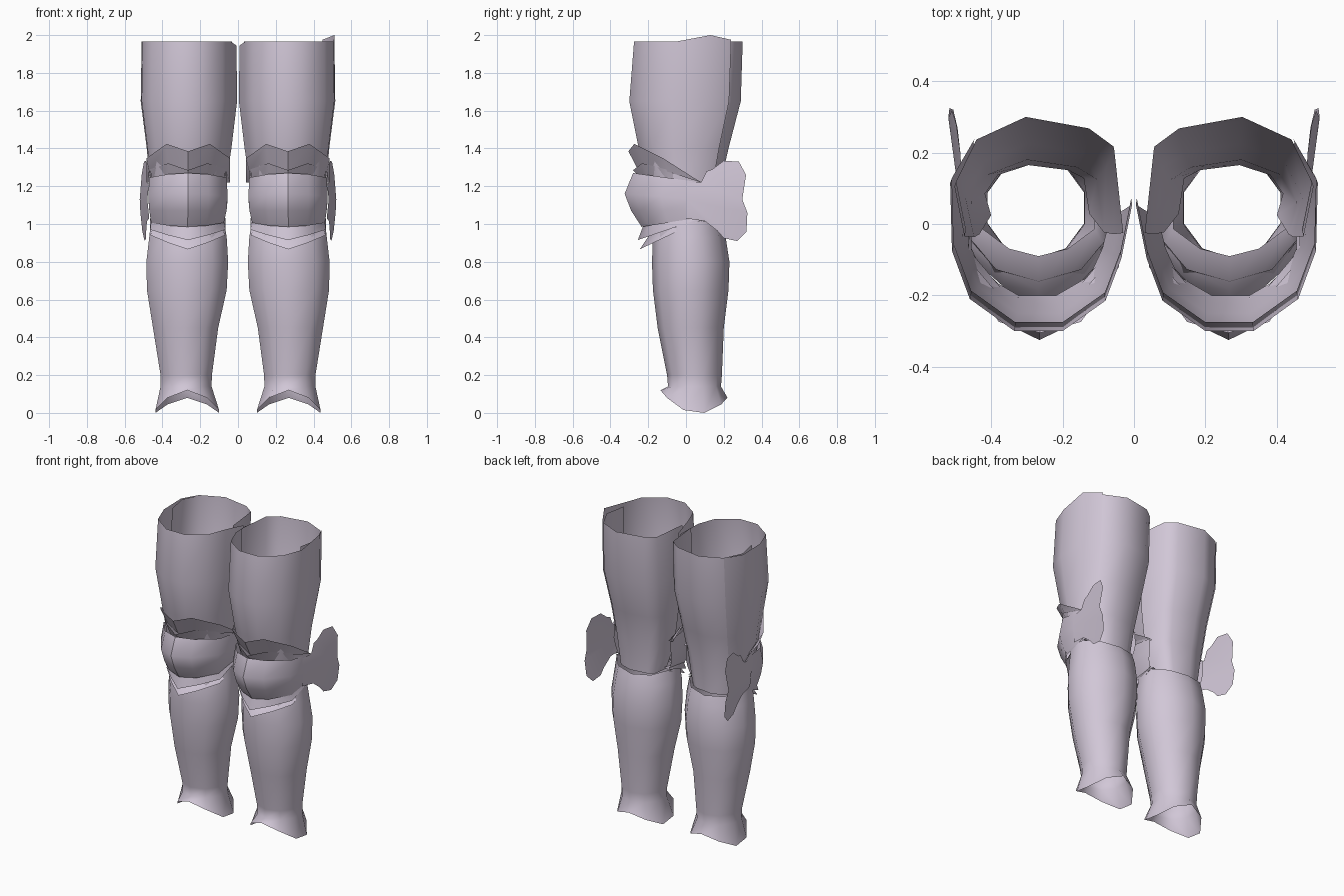
import bpy, math

if "Cube" in bpy.data.objects:
    bpy.data.objects.remove(bpy.data.objects["Cube"])

steel = bpy.data.materials.new("pale_lilac_steel")
steel.diffuse_color = (0.64, 0.57, 0.68, 1)
steel.use_nodes = True
steel.node_tree.nodes["Principled BSDF"].inputs["Base Color"].default_value = steel.diffuse_color


def make(name, verts, faces, side, angle=60):
    """Build one part; side = 1 or -1 mirrors it to the other leg."""
    me = bpy.data.meshes.new(name)
    if side < 0:
        faces = [f[::-1] for f in faces]
    me.from_pydata([(x * side, y, z) for x, y, z in verts], [], faces)
    me.materials.append(steel)
    me.shade_smooth()
    me.set_sharp_from_angle(angle=math.radians(angle))
    ob = bpy.data.objects.new(name + ("_right" if side > 0 else "_left"), me)
    bpy.context.collection.objects.link(ob)


def loft(name, rings, side, closed=False, angle=60):
    """Skin rings listed from bottom to top."""
    n = len(rings[0])
    faces = []
    for r in range(len(rings) - 1):
        for i in range(n if closed else n - 1):
            j = (i + 1) % n
            faces.append((r*n + i, r*n + j, (r+1)*n + j, (r+1)*n + i))
    make(name, [p for ring in rings for p in ring], faces, side, angle)


def fit(shape, z, x0, x1, y0, y1):
    """Fit a thigh outline to the bounds of one level."""
    return [(x0 + (x - .005) / .51 * (x1 - x0),
             y0 + (y + .285) / .59 * (y1 - y0), z) for x, y in shape]


def arc(x0, x1, yb, yf, zs, zc, zig=0, bow=.87):
    """Curved band section around the front, optional zigzag edge."""
    out = []
    for u, t, k in ((0, 0, 0), (.0, .52, .8), (.24, bow, 1), (.5, 1, 0),
                    (.76, bow, 1), (1, .52, .8), (1, 0, 0)):
        out.append((x0 + u*(x1-x0), yb + t*(yf-yb), zs + t*(zc-zs) + k*zig))
    return out


def oval(z, x0, x1, y0, y1):
    """Ten-sided shin section starting at the front; z may be per vertex."""
    out = []
    for i in range(10):
        a = math.pi * 2 * i / 10
        zi = z[min(i, 10 - i)] if isinstance(z, tuple) else z
        out.append(((x0+x1)/2 + math.sin(a)/.951*(x1-x0)/2,
                    (y0+y1)/2 - math.cos(a)*(y1-y0)/2, zi))
    return out


front_shape = [(.005, .07), (.035, -.08), (.08, -.2), (.2, -.285), (.335, -.285),
               (.46, -.195), (.51, -.06), (.515, .13), (.45, .243)]
back_shape = [(.475, -.02), (.503, .12), (.445, .24), (.305, .305), (.125, .272),
              (.055, .22), (.03, -.01)]
levels = [(1.0, .11, .425, -.09, .165), (1.2, .065, .465, -.20, .18),
          (1.4, .035, .483, -.25, .225), (1.65, .005, .515, -.30, .29),
          (1.965, .008, .51, -.275, .30)]
# butterfly outline (y, z): upper lobe then lower lobe, from the shared fold
upper_lobe = [(0, 1.13), (.298, 1.13), (.318, 1.26), (.28, 1.33), (.2, 1.335),
              (.14, 1.29), (.11, 1.28), (.08, 1.22), (0, 1.215)]
lower_lobe = [(0, 1.03), (.1, 1.015), (.165, .965), (.2, .925), (.27, .91),
              (.32, .96), (.325, 1.06)]

for s in (1, -1):
    # thigh: front plate overlapping a longer rear plate
    rings = [fit(front_shape, *l) for l in levels[1:]]
    for i, z in ((0, 1.945), (7, 2.0 if s > 0 else 1.965), (8, 1.975 if s > 0 else 1.965)):
        rings[-1][i] = rings[-1][i][:2] + (z,)
    loft("thigh_front_plate", rings, s)
    loft("thigh_back_plate", [fit(back_shape, *l) for l in levels], s)

    # ridged knee cup
    loft("knee_cup", [arc(.075, .46, .06, -.235, 1.03, .985),
                      arc(.06, .47, .07, -.29, 1.08, 1.07),
                      arc(.055, .475, .08, -.325, 1.13, 1.16),
                      arc(.06, .47, .08, -.28, 1.22, 1.27)], s, angle=40)

    # flared zigzag bands above the knee
    loft("upper_band_inner", [arc(.075, .455, .08, -.23, 1.215, 1.23),
                              arc(.065, .465, .08, -.28, 1.22, 1.285, .045)], s, angle=40)
    loft("upper_band_outer", [arc(.06, .47, .08, -.25, 1.22, 1.28, .03),
                              arc(.042, .485, .08, -.305, 1.22, 1.385, .052, .92)], s, angle=40)

    # pointed bands below the knee
    loft("lower_band_outer", [arc(.065, .465, .08, -.255, 1.03, .915, 0, .78),
                              arc(.075, .46, .07, -.225, 1.035, .995, 0, .85)], s)
    loft("lower_band_inner", [arc(.07, .462, .08, -.245, 1.02, .866, 0, .78),
                              arc(.085, .45, .08, -.185, 1.03, .955, 0, .82),
                              arc(.11, .425, .07, -.09, 1.03, 1.0)], s)

    # butterfly side wing, folded along its middle
    pts = upper_lobe + lower_lobe
    k = len(upper_lobe)
    make("knee_wing", [(.46 + .135*y + .02*(1 - abs(z - 1.13)/.2), y, z) for y, z in pts],
         [tuple(range(k)), tuple(range(k, len(pts))) + (1, 0)], s)

    # shin guard with flared ankle cuff
    loft("shin_guard", [oval((.12, .08, .015, 0, .045, .08), .10, .437, -.135, .22),
                        oval(.14, .14, .41, -.095, .185),
                        oval(.2, .138, .41, -.10, .19),
                        oval(.45, .105, .45, -.15, .20),
                        oval(.65, .06, .482, -.175, .225),
                        oval(.8, .052, .485, -.18, .23),
                        oval(.93, .06, .47, -.175, .21),
                        oval((.97, .98, 1.02, 1.02, 1.0, .99), .075, .46, -.16, .19)],
         s, closed=True)
